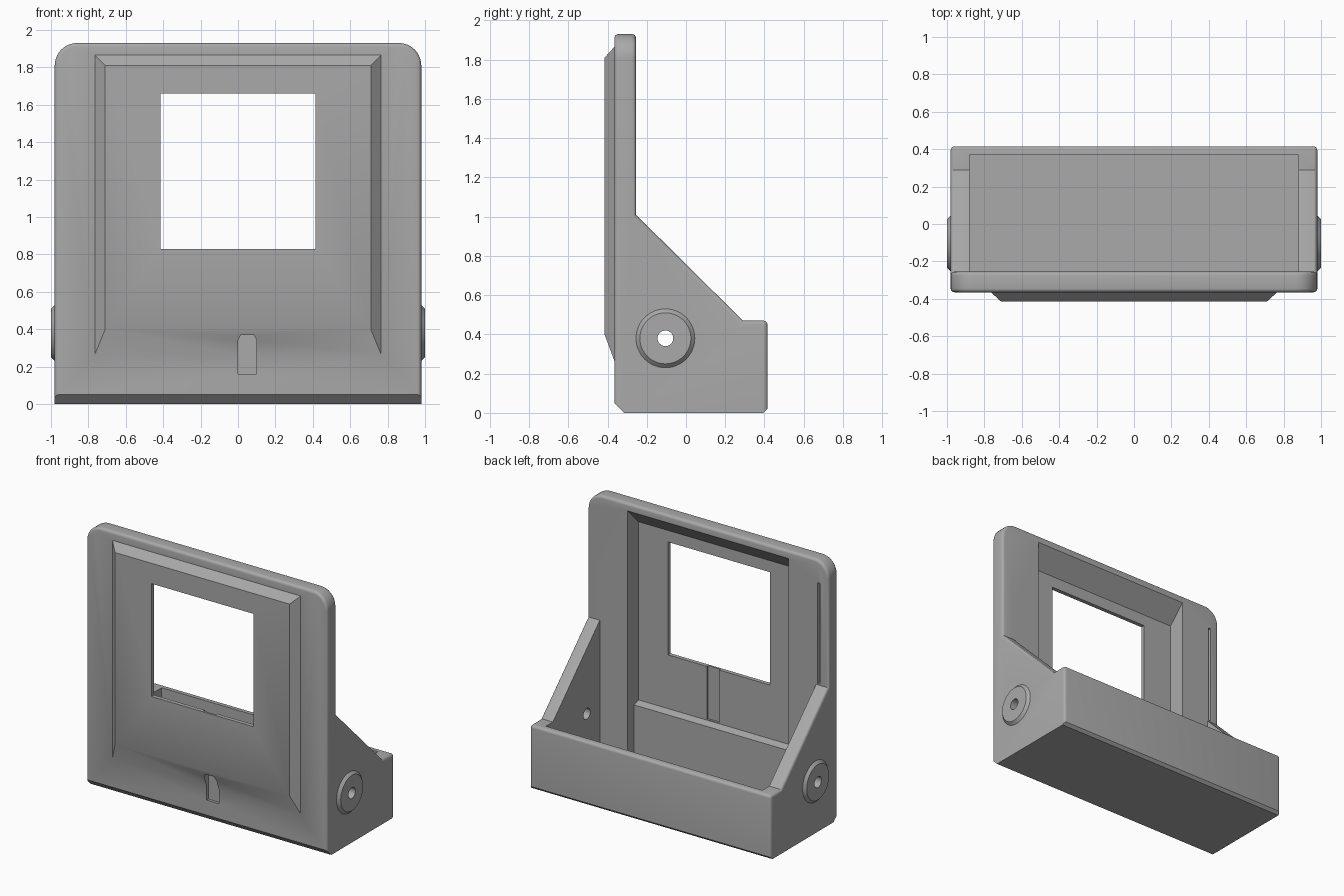
import bpy, bmesh, math
from mathutils import Vector

old = bpy.data.objects.get("Cube")
if old:
    bpy.data.objects.remove(old, do_unlink=True)

grey = bpy.data.materials.new("matte grey")
grey.use_nodes = True
grey.diffuse_color = (0.4, 0.4, 0.4, 1)
grey.node_tree.nodes["Principled BSDF"].inputs["Base Color"].default_value = (0.4, 0.4, 0.4, 1)


def finish(name, bm):
    bmesh.ops.recalc_face_normals(bm, faces=bm.faces[:])
    mesh = bpy.data.meshes.new(name)
    bm.to_mesh(mesh)
    bm.free()
    mesh.materials.append(grey)
    obj = bpy.data.objects.new(name, mesh)
    bpy.context.collection.objects.link(obj)
    return obj


def prism(points, axis, start, end):
    """Extrude a 2D outline along x (points are y, z) or y (points are x, z)."""
    bm = bmesh.new()
    place = (lambda p: (start, p[0], p[1])) if axis == "x" else (lambda p: (p[0], start, p[1]))
    face = bm.faces.new([bm.verts.new(place(p)) for p in points])
    moved = bmesh.ops.extrude_face_region(bm, geom=[face])["geom"]
    step = Vector((end - start, 0, 0)) if axis == "x" else Vector((0, end - start, 0))
    bmesh.ops.translate(bm, vec=step, verts=[v for v in moved if isinstance(v, bmesh.types.BMVert)])
    bmesh.ops.recalc_face_normals(bm, faces=bm.faces[:])
    return bm


def rect(x0, x1, z0, z1):
    return [(x0, z0), (x1, z0), (x1, z1), (x0, z1)]


def cylinder(r1, r2, x0, x1):
    """Cylinder or cone along x on the pivot line."""
    bm = bmesh.new()
    bmesh.ops.create_cone(bm, cap_ends=True, segments=48, radius1=r1, radius2=r2, depth=abs(x1 - x0))
    turn = math.pi / 2 if x1 > x0 else -math.pi / 2
    for v in bm.verts:
        x, y, z = v.co
        v.co = (z * math.copysign(1, turn) + (x0 + x1) / 2, y - 0.105, x + 0.38)
    return bm


def combine(target, bm, operation, name):
    tool = finish(name, bm)
    tool.hide_render = True
    mod = target.modifiers.new(name, "BOOLEAN")
    mod.operation, mod.solver, mod.object = operation, "EXACT", tool
    bpy.context.view_layer.objects.active = target
    bpy.ops.object.modifier_apply(modifier=name)
    bpy.data.objects.remove(tool, do_unlink=True)


# Body: side outline, rounded top corners, then softened edges
FRONT, BACK = -0.365, -0.255
bm = prism([(FRONT, 0.05), (-0.315, 0), (0.395, 0), (0.415, 0.02), (0.415, 0.47),
            (0.29, 0.47), (BACK, 1.01), (BACK, 1.93), (FRONT, 1.93)], "x", -0.98, 0.98)


def along(edge, axis):
    return abs((edge.verts[0].co - edge.verts[1].co).normalized()[axis]) > 0.99


corners = [e for e in bm.edges if along(e, 1) and min(v.co.z for v in e.verts) > 1.9]
bmesh.ops.bevel(bm, geom=corners, offset=0.12, segments=10, profile=0.5, affect="EDGES")
soft = []
for e in bm.edges:
    low = min(v.co.z for v in e.verts)
    high = max(v.co.z for v in e.verts)
    inner = along(e, 0) and (abs(low - 1.01) < 0.01 or max(v.co.y for v in e.verts) < 0.3 and high < 1.5)
    if e.calc_face_angle(0) > 0.5 and high > 0.3 and not inner:
        soft.append(e)
bmesh.ops.bevel(bm, geom=soft, offset=0.022, segments=4, profile=0.5, affect="EDGES", clamp_overlap=True)
body = finish("display_stand", bm)

# Raised front panel with sloping rim
bm = bmesh.new()
for y, outline in ((-0.345, rect(-0.765, 0.765, 0.265, 1.865)),
                   (FRONT, rect(-0.765, 0.765, 0.265, 1.865)),
                   (-0.415, rect(-0.71, 0.71, 0.4, 1.81))):
    for x, z in outline:
        bm.verts.new((x, y, z))
bmesh.ops.convex_hull(bm, input=bm.verts[:])
bmesh.ops.dissolve_limit(bm, angle_limit=0.01, verts=bm.verts[:], edges=bm.edges[:])
combine(body, bm, "UNION", "raised_panel")

# Pivot bosses on both sides
for side in (-1, 1):
    combine(body, cylinder(0.17, 0.13, side * 0.96, side), "UNION", "side_boss")

# Open tray behind the panel
combine(body, prism(rect(BACK, 0.37, 0.05, 1.3), "x", -0.88, 0.88), "DIFFERENCE", "tray_cut")

# Recess in the back of the panel
combine(body, prism([(-0.235, 0.05), (-0.33, 0.05), (-0.33, 0.42), (-0.385, 0.435),
                     (-0.385, 1.745), (BACK, 1.875), (-0.235, 1.895)], "x", -0.655, 0.655),
        "DIFFERENCE", "recess_cut")

# Window, cable groove, front notch, narrow slit and pivot hole
combine(body, prism(rect(-0.415, 0.415, 0.83, 1.66), "y", -0.6, -0.2), "DIFFERENCE", "window_cut")
combine(body, prism(rect(0, 0.1, 0.44, 0.9), "y", -0.4, -0.3), "DIFFERENCE", "cable_groove")
combine(body, prism([(0, 0.16), (0.1, 0.16), (0.1, 0.34), (0.085, 0.37), (0.015, 0.37), (0, 0.34)],
                    "y", -0.5, -0.345), "DIFFERENCE", "front_notch")
combine(body, prism(rect(-0.91, -0.892, 1.02, 1.76), "y", -0.31, -0.2), "DIFFERENCE", "slit_cut")
combine(body, cylinder(0.04, 0.04, -1.2, 1.2), "DIFFERENCE", "pivot_hole")

# Smooth rounded edges, keep corners crisp
bpy.ops.object.select_all(action="DESELECT")
body.select_set(True)
bpy.context.view_layer.objects.active = body
bpy.ops.object.shade_smooth_by_angle(angle=math.radians(28))
